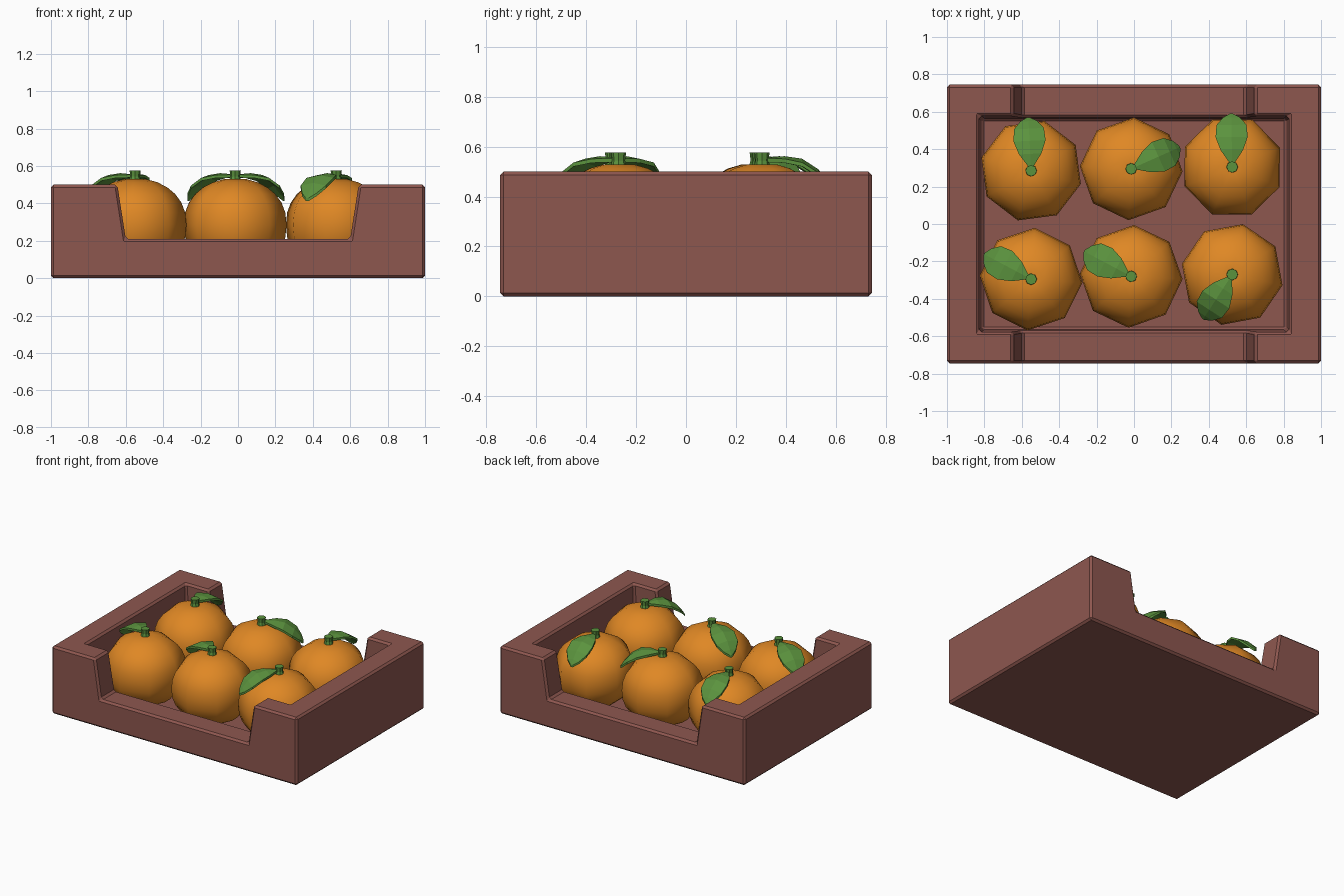
import bpy, bmesh, math
from mathutils import Vector

if "Cube" in bpy.data.objects:
    bpy.data.objects.remove(bpy.data.objects["Cube"])


def material(name, rgb):
    m = bpy.data.materials.new(name)
    m.diffuse_color = (*rgb, 1)
    m.use_nodes = True
    m.node_tree.nodes["Principled BSDF"].inputs["Base Color"].default_value = m.diffuse_color
    return m


BROWN = material("crate brown", (0.27, 0.095, 0.078))
ORANGE = material("orange peel", (0.74, 0.245, 0.018))
GREEN = material("leaf green", (0.105, 0.29, 0.048))


def make(name, bm, mat, smooth=False):
    bmesh.ops.recalc_face_normals(bm, faces=bm.faces)
    me = bpy.data.meshes.new(name)
    for f in bm.faces:
        f.smooth = smooth
    bm.to_mesh(me)
    bm.free()
    me.materials.append(mat)
    ob = bpy.data.objects.new(name, me)
    bpy.context.collection.objects.link(ob)
    return ob


def loft(rings, closed_caps=True):
    """Skin a list of equal-length vertex rings."""
    bm = bmesh.new()
    vs = [[bm.verts.new(p) for p in r] for r in rings]
    n = len(vs[0])
    for a, b in zip(vs, vs[1:]):
        for i in range(n):
            bm.faces.new((a[i], a[(i + 1) % n], b[(i + 1) % n], b[i]))
    if closed_caps:
        bm.faces.new(vs[0])
        bm.faces.new(vs[-1])
    return bm


def rect(x, y, z):
    return [(-x, -y, z), (x, -y, z), (x, y, z), (-x, y, z)]


def circle(r, z, c, n=8, turn=0.0):
    return [(c[0] + r * math.cos(turn + math.tau * i / n),
             c[1] + r * math.sin(turn + math.tau * i / n), z) for i in range(n)]


# Crate: block with a tapered cavity and notched front and back walls
crate = make("crate", loft([rect(1, 0.745, 0), rect(1, 0.745, 0.5)]), BROWN)
cavity = make("cavity_cutter", loft([rect(0.815, 0.565, 0.035), rect(0.832, 0.58, 0.6)]), BROWN)
notch_profile = [(-0.6, 0.21), (0.6, 0.21), (0.645, 0.5), (0.645, 0.7), (-0.645, 0.7), (-0.645, 0.5)]
notch = make("notch_cutter", loft([[(x, y, z) for x, z in notch_profile] for y in (-1, 1)]), BROWN)
for cutter in (cavity, notch):
    mod = crate.modifiers.new("cut", 'BOOLEAN')
    mod.operation = 'DIFFERENCE'
    mod.solver = 'EXACT'
    mod.object = cutter
bev = crate.modifiers.new("edge bevel", 'BEVEL')
bev.width = 0.014
bev.segments = 1
bev.limit_method = 'ANGLE'
bev.angle_limit = math.radians(40)

# Bake the cuts and drop the cutters
dg = bpy.context.evaluated_depsgraph_get()
baked = bpy.data.meshes.new_from_object(crate.evaluated_get(dg))
crate.modifiers.clear()
crate.data = baked
for cutter in (cavity, notch):
    bpy.data.objects.remove(cutter)


def orange(name, c, turn):
    rings = []
    for k in range(1, 14):
        t = math.pi * k / 14
        s = math.cos(t)
        z = 0.285 + 0.25 * math.copysign(abs(s) ** 0.88, s)
        rings.append(circle(0.275 * math.sin(t), z, c, 8, turn))
    # shallow dimple under the stem
    rings.insert(0, circle(0.02, 0.525, c, 8, turn))
    make(name, loft(rings), ORANGE, True)


def stem(name, c):
    make(name, loft([circle(0.034, 0.515, c), circle(0.026, 0.545, c),
                     circle(0.03, 0.577, c)]), GREEN)


# Leaf midrib: distance from stem, height, half width
LEAF = [(0.02, 0.556, 0.012), (0.09, 0.562, 0.06), (0.16, 0.552, 0.086),
        (0.225, 0.51, 0.08), (0.265, 0.462, 0.045), (0.285, 0.43, 0.008)]


def leaf(name, c, angle):
    d = Vector((math.cos(angle), math.sin(angle), 0))
    side = Vector((-d.y, d.x, 0))
    o = Vector((c[0], c[1], 0))
    rings = []
    for r, z, w in LEAF:
        mid = o + d * r + Vector((0, 0, z))
        drop = Vector((0, 0, -0.18 * w))
        thick = Vector((0, 0, -0.016))
        top = [mid - side * w + drop, mid, mid + side * w + drop]
        rings.append(top + [p + thick for p in reversed(top)])
    make(name, loft(rings), GREEN)


# Six fruits: centre, peel rotation, leaf direction
FRUIT = [((-0.55, 0.285), 30, 93), ((-0.015, 0.295), -3, 24), ((0.525, 0.305), 22, 91),
         ((-0.55, -0.295), -4, 152), ((-0.015, -0.28), -3, 152), ((0.525, -0.27), 33, 237)]
for i, (c, turn, ang) in enumerate(FRUIT, 1):
    orange(f"orange_{i}", c, math.radians(turn))
    stem(f"stem_{i}", c)
    leaf(f"leaf_{i}", c, math.radians(ang))
